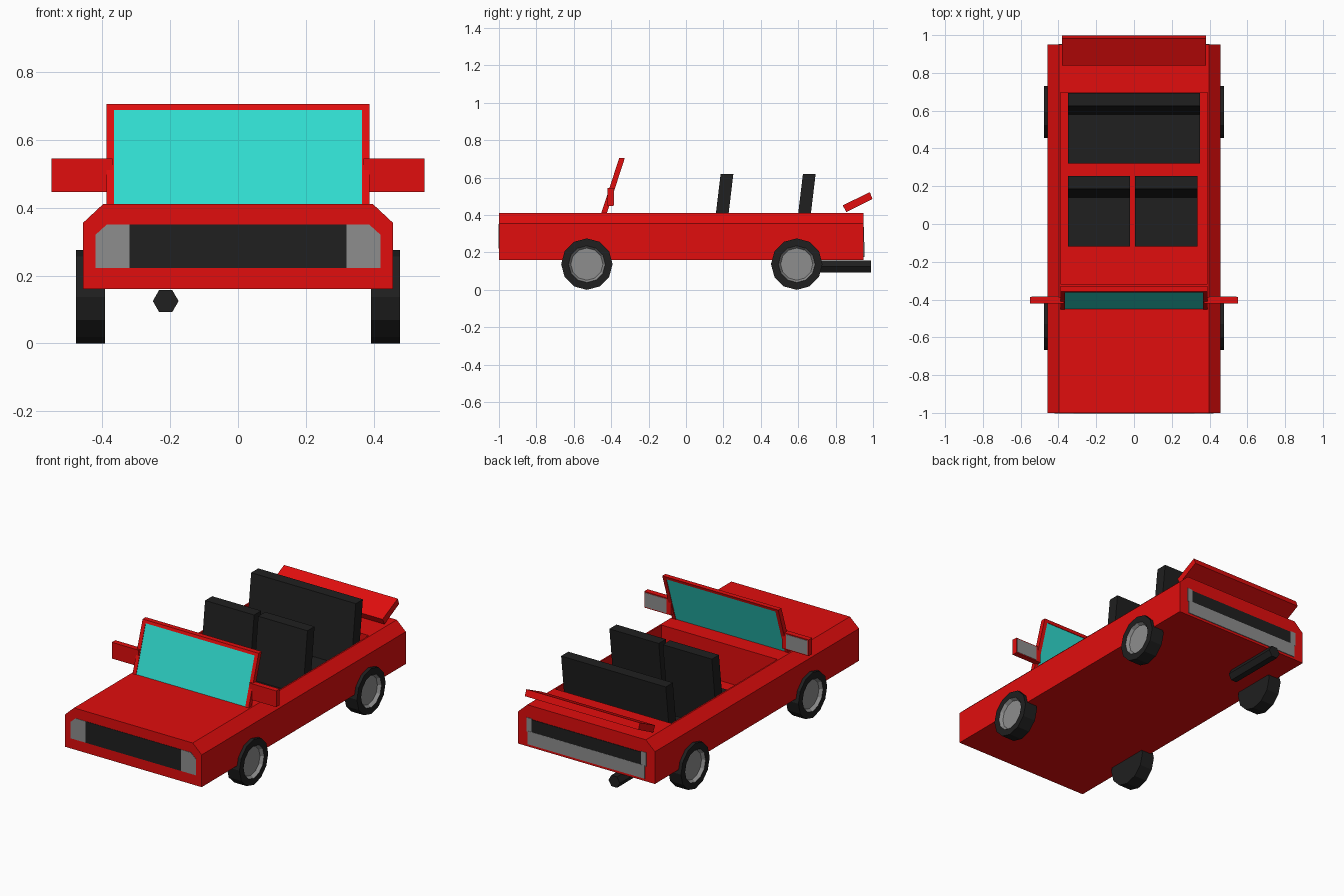
import bpy, bmesh, math

if "Cube" in bpy.data.objects:
    bpy.data.objects.remove(bpy.data.objects["Cube"])

def material(name, rgb):
    m = bpy.data.materials.new(name)
    m.diffuse_color = (*rgb, 1)
    m.use_nodes = True
    m.node_tree.nodes["Principled BSDF"].inputs["Base Color"].default_value = m.diffuse_color
    return m

RED = material("red_paint", (0.75, 0.004, 0.004))
BLACK = material("black_trim", (0.014, 0.014, 0.014))
GLASS = material("teal_glass", (0.03, 0.72, 0.63))
GREY = material("grey_metal", (0.27, 0.27, 0.27))

def finish(name, bm, *mats):
    bmesh.ops.recalc_face_normals(bm, faces=bm.faces)
    me = bpy.data.meshes.new(name)
    bm.to_mesh(me)
    bm.free()
    for m in mats:
        me.materials.append(m)
    ob = bpy.data.objects.new(name, me)
    bpy.context.collection.objects.link(ob)
    return ob

def prism(name, pts, axis, a, b, mat):
    """Extrude a profile: (y, z) points along x, or (x, z) points along y."""
    place = (lambda p, t: (t, *p)) if axis == 'x' else (lambda p, t: (p[0], t, p[1]))
    bm = bmesh.new()
    face = bm.faces.new([bm.verts.new(place(p, a)) for p in pts])
    ext = bmesh.ops.extrude_face_region(bm, geom=[face])
    move = (b - a, 0, 0) if axis == 'x' else (0, b - a, 0)
    bmesh.ops.translate(bm, vec=move, verts=[v for v in ext['geom'] if isinstance(v, bmesh.types.BMVert)])
    return finish(name, bm, mat)

def box(name, x0, x1, y0, y1, z0, z1, mat):
    return prism(name, [(x0, z0), (x1, z0), (x1, z1), (x0, z1)], 'y', y0, y1, mat)

def leaning(name, x0, x1, y, slope, depth, z0, z1, mat):
    """Slab leaning backwards; y is its front edge at deck height."""
    f = lambda z: y + (z - 0.41) * slope
    pts = [(f(z0), z0), (f(z0) + depth, z0), (f(z1) + depth, z1), (f(z1), z1)]
    return prism(name, pts, 'x', x0, x1, mat)

# Body shell with open cabin
body = prism("body", [(-.457, .16), (.457, .16), (.457, .355), (.397, .411),
                      (-.397, .411), (-.457, .355)], 'y', -1, .95, RED)
cutter = box("cabin_cutter", -.388, .388, -.318, .695, .18, .6, RED)
cutter.hide_render = True
cutter.hide_set(True)
cut = body.modifiers.new("cabin", 'BOOLEAN')
cut.operation = 'DIFFERENCE'
cut.solver = 'EXACT'
cut.object = cutter

# Windscreen: posts, top rail and glass
for s, side in ((-1, "left"), (1, "right")):
    leaning(f"windscreen_post_{side}", s * .365, s * .388, -.453, .325, .03, .40, .705, RED)
leaning("windscreen_rail", -.365, .365, -.453, .325, .03, .688, .705, RED)
leaning("windscreen_glass", -.365, .365, -.450, .325, .024, .40, .688, GLASS)

# Seats: cushion and leaning back
for name, x0, x1, dy in (("left_seat", -.35, -.022, 0), ("right_seat", .005, .335, 0),
                         ("rear_seat", -.35, .35, .44)):
    box(name + "_cushion", x0, x1, dy - .12, dy + .17, .175, .25, BLACK)
    leaning(name + "_back", x0, x1, dy + .16, .12, .068, .175, .62, BLACK)

# Side mirrors with grey reflecting face
for s, side in ((-1, "left"), (1, "right")):
    box(f"mirror_{side}", s * .37, s * .55, -.42, -.387, .447, .545, RED)
    box(f"mirror_face_{side}", s * .40, s * .543, -.39, -.385, .453, .539, GREY)

# Spoiler
prism("spoiler", [(.857, .415), (.997, .485), (.983, .522), (.838, .452)], 'x', -.38, .38, RED)

# Front grille and headlights
box("grille", -.32, .32, -1.002, -.99, .222, .351, BLACK)
for s, side in ((-1, "left"), (1, "right")):
    prism(f"headlight_{side}", [(s * .32, .222), (s * .42, .222), (s * .42, .32),
                                (s * .386, .351), (s * .32, .351)], 'y', -1.002, -.99, GREY)
    box(f"tail_light_{side}", s * .365, s * .40, .94, .953, .25, .335, GREY)

# Rear panel and bumper
box("rear_panel", -.365, .365, .94, .953, .255, .33, BLACK)
box("rear_bumper", -.392, .392, .94, .954, .175, .255, GREY)

# Exhaust pipe
hexagon = [(-.213 + .038 * math.cos(i * math.pi / 3), .125 + .038 * math.sin(i * math.pi / 3))
           for i in range(6)]
prism("exhaust", hexagon, 'y', .63, .99, BLACK)

# Wheels: twelve-sided tyre with recessed grey hub
def wheel(name, s, y, z=.1375, n=12):
    profile = [(.392, .1375), (.477, .1375), (.477, .098), (.458, .086)]
    bm = bmesh.new()
    rings = [[bm.verts.new((s * x, y + r * math.sin(2 * math.pi * i / n),
                            z + r * math.cos(2 * math.pi * i / n))) for i in range(n)]
             for x, r in profile]
    bm.faces.new(rings[0])
    bm.faces.new(rings[-1]).material_index = 1
    for k in range(3):
        for i in range(n):
            j = (i + 1) % n
            f = bm.faces.new((rings[k][i], rings[k][j], rings[k + 1][j], rings[k + 1][i]))
            f.material_index = int(k == 2)
    finish(name, bm, BLACK, GREY)

for s, side in ((-1, "left"), (1, "right")):
    wheel(f"front_wheel_{side}", s, -.53)
    wheel(f"rear_wheel_{side}", s, .592)
